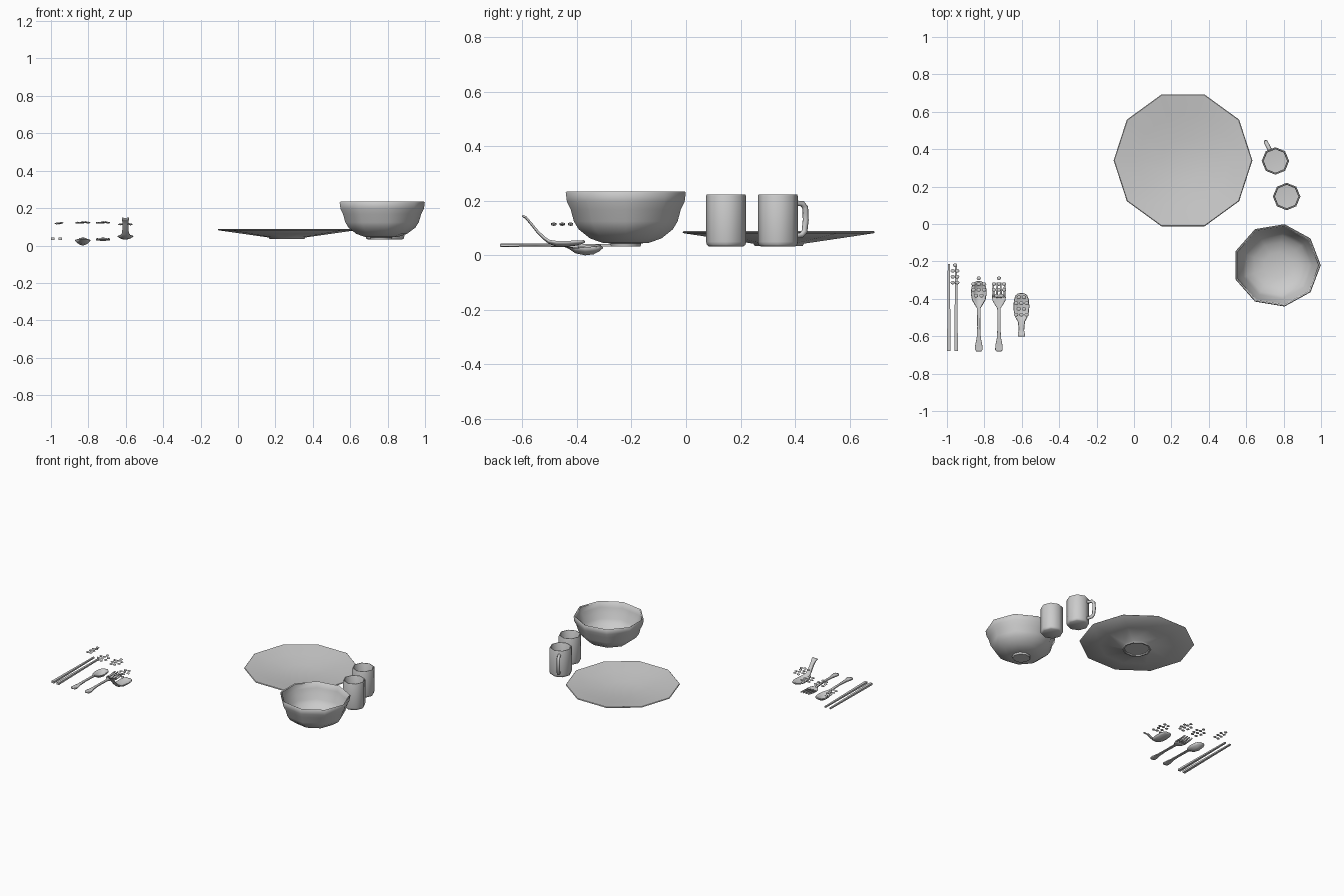
import bpy, bmesh
from math import sin, cos, pi, radians
from mathutils import Matrix, Vector

cube = bpy.data.objects.get("Cube")
if cube:
    bpy.data.objects.remove(cube)

grey = bpy.data.materials.new("plain_grey")
grey.use_nodes = True
grey.diffuse_color = (0.6, 0.6, 0.6, 1)
grey.node_tree.nodes["Principled BSDF"].inputs["Base Color"].default_value = (0.6, 0.6, 0.6, 1)


def finish(name, bm, angle=50):
    """Turn a bmesh into a shaded object."""
    bmesh.ops.recalc_face_normals(bm, faces=bm.faces)
    mesh = bpy.data.meshes.new(name)
    bm.to_mesh(mesh)
    bm.free()
    mesh.materials.append(grey)
    ob = bpy.data.objects.new(name, mesh)
    bpy.context.collection.objects.link(ob)
    bpy.ops.object.select_all(action='DESELECT')
    ob.select_set(True)
    bpy.context.view_layer.objects.active = ob
    bpy.ops.object.shade_smooth_by_angle(angle=radians(angle))
    return ob


def lathe(name, profile, sides, x, y, stretch=1.0):
    """Spin a closed (radius, z) profile that starts and ends on the axis."""
    bm = bmesh.new()
    rings = []
    for r, z in profile:
        if r == 0:
            rings.append([bm.verts.new((x, y, z))] * sides)
        else:
            turn = [2 * pi * i / sides for i in range(sides)]
            rings.append([bm.verts.new((x + r * stretch * cos(a), y + r * sin(a), z)) for a in turn])
    for a, b in zip(rings, rings[1:]):
        for i in range(sides):
            j = (i + 1) % sides
            quad = list(dict.fromkeys((a[i], a[j], b[j], b[i])))
            bm.faces.new(quad)
    return finish(name, bm)


def strip(name, x, sections, thick=0.007, cols=6):
    """Loft a cupped strip along y from (y, z, half width, sag) sections."""
    bm = bmesh.new()
    rows = []
    for y, z, w, sag in sections:
        us = [2 * i / cols - 1 for i in range(cols + 1)]
        rows.append([bm.verts.new((x + u * w, y, z - sag * (1 - u * u))) for u in us])
    for a, b in zip(rows, rows[1:]):
        for i in range(cols):
            bm.faces.new((a[i], a[i + 1], b[i + 1], b[i]))
    ob = finish(name, bm)
    mod = ob.modifiers.new("thickness", 'SOLIDIFY')
    mod.thickness = thick
    mod.offset = 0
    return ob


# Plate with a low foot
lathe("plate", [(0, 0.041), (0.08, 0.041), (0.083, 0.034), (0.092, 0.034), (0.098, 0.043),
                (0.24, 0.063), (0.366, 0.081), (0.371, 0.085), (0.367, 0.089),
                (0.25, 0.072), (0.12, 0.053), (0, 0.051)], 10, 0.262, 0.34)

# Deep bowl
lathe("bowl", [(0, 0.032), (0.055, 0.032), (0.058, 0.044), (0.086, 0.046), (0.133, 0.062),
               (0.175, 0.095), (0.193, 0.124), (0.205, 0.168), (0.219, 0.196), (0.2235, 0.23),
               (0.22, 0.234), (0.213, 0.23), (0.207, 0.194), (0.193, 0.166), (0.181, 0.126),
               (0.163, 0.1), (0.123, 0.072), (0.07, 0.058), (0, 0.054)],
      9, 0.764, -0.221, 1.05)

# Two cups
cup_profile = [(0, 0.033), (0.064, 0.033), (0.071, 0.039), (0.0735, 0.05), (0.0735, 0.217),
               (0.071, 0.223), (0.066, 0.223), (0.063, 0.217), (0.063, 0.05), (0, 0.045)]
lathe("plain_cup", cup_profile, 8, 0.816, 0.147)
lathe("handled_cup", cup_profile, 8, 0.756, 0.337)

# Cup handle, a bent tube
crv = bpy.data.curves.new("cup_handle", 'CURVE')
crv.dimensions = '3D'
crv.bevel_depth = 0.011
crv.bevel_resolution = 1
path = [(0.066, 0.192), (0.1, 0.19), (0.113, 0.175), (0.115, 0.13), (0.11, 0.088),
        (0.098, 0.075), (0.066, 0.07)]
spline = crv.splines.new('POLY')
spline.points.add(len(path) - 1)
for p, (r, z) in zip(spline.points, path):
    p.co = (0.756 - 0.45 * r, 0.337 + 0.89 * r, z, 1)
crv.materials.append(grey)
handle = bpy.data.objects.new("cup_handle", crv)
bpy.context.collection.objects.link(handle)

# Tapered chopsticks
for side, x in (("left", -0.951), ("right", -0.99)):
    bm = bmesh.new()
    bmesh.ops.create_cube(bm, size=1)
    for v in bm.verts:
        s = 0.011 if v.co.y > 0 else 0.019
        v.co = (x + v.co.x * s, -0.447 + v.co.y * 0.466, 0.037 + v.co.z * s * 0.75)
    finish(side + "_chopstick", bm, 30)

# Handle outline shared by the spoon and the fork
shaft = [(-0.682, 0.036, 0.012, 0), (-0.672, 0.036, 0.02, 0.001), (-0.65, 0.036, 0.019, 0.001),
         (-0.61, 0.037, 0.011, 0), (-0.55, 0.038, 0.008, 0), (-0.45, 0.036, 0.009, 0)]

# Spoon with an oval cup
strip("spoon", -0.83, shaft + [
    (-0.43, 0.034, 0.02, 0.006), (-0.405, 0.031, 0.034, 0.02), (-0.37, 0.03, 0.04, 0.0265),
    (-0.34, 0.03, 0.037, 0.023), (-0.318, 0.031, 0.027, 0.012), (-0.306, 0.032, 0.01, 0.002)])

# Fork head and tines
strip("fork", -0.722, shaft + [
    (-0.43, 0.034, 0.022, 0.002), (-0.41, 0.032, 0.034, 0.004), (-0.39, 0.032, 0.036, 0.004)])
for i in range(4):
    strip("fork_tine_%d" % (i + 1), -0.722 + (i - 1.5) * 0.02,
          [(-0.395, 0.03, 0.0065, 0), (-0.35, 0.033, 0.005, 0), (-0.312, 0.038, 0.003, 0)], cols=2)

# Soup spoon with an upswept handle
strip("soup_spoon", -0.602, [
    (-0.601, 0.146, 0.019, 0.001), (-0.588, 0.141, 0.018, 0.003), (-0.568, 0.118, 0.014, 0.004),
    (-0.545, 0.09, 0.015, 0.005), (-0.52, 0.066, 0.018, 0.006), (-0.502, 0.054, 0.028, 0.009),
    (-0.475, 0.05, 0.038, 0.014), (-0.44, 0.05, 0.041, 0.015), (-0.405, 0.051, 0.038, 0.012),
    (-0.382, 0.052, 0.029, 0.007), (-0.372, 0.053, 0.016, 0.002)])


def flecks(name, x, y, z, wide, rows):
    """Rows of small flattened beads hovering over the cutlery."""
    bm = bmesh.new()
    for k, count in enumerate(rows):
        for i in range(count):
            place = Vector((x + (i - (count - 1) / 2) * wide, y - k * 0.031, z + 0.003 * (i % 2)))
            bmesh.ops.create_icosphere(
                bm, subdivisions=1, radius=0.013,
                matrix=Matrix.Translation(place) @ Matrix.Diagonal((1, 0.85, 0.4, 1)))
    finish(name, bm)


flecks("chopstick_flecks", -0.957, -0.22, 0.118, 0.024, (1, 2, 2, 2))
flecks("spoon_flecks", -0.83, -0.29, 0.122, 0.029, (1, 3, 3, 2))
flecks("fork_flecks", -0.722, -0.29, 0.122, 0.027, (1, 3, 3, 2))
flecks("soup_spoon_flecks", -0.602, -0.392, 0.113, 0.028, (2, 3, 2, 3))
